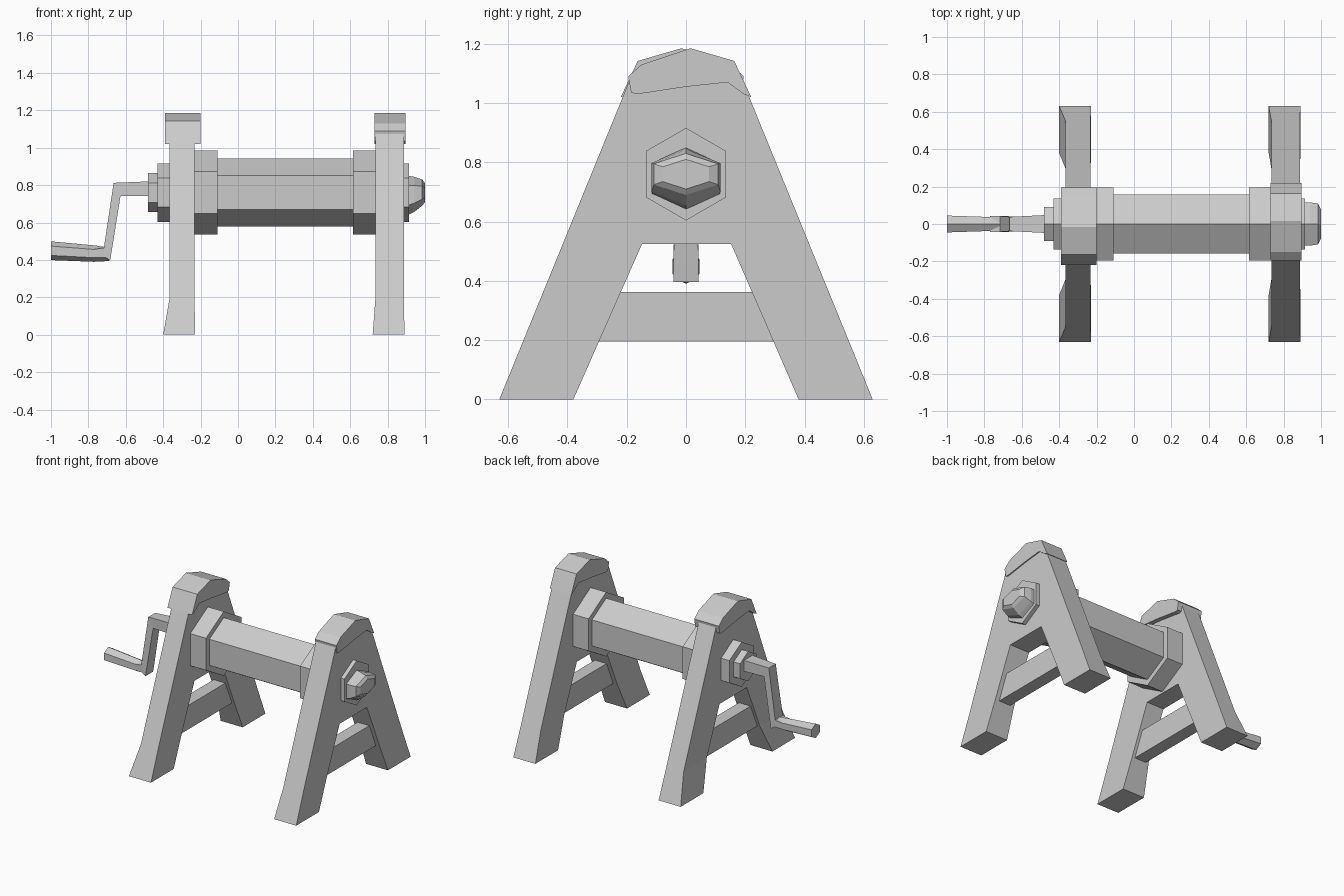
import bpy, bmesh
from math import cos, sin, pi
from mathutils import Vector

if "Cube" in bpy.data.objects:
    bpy.data.objects.remove(bpy.data.objects["Cube"])

AXLE_Z = 0.76


def finish(bm, name):
    bmesh.ops.recalc_face_normals(bm, faces=bm.faces[:])
    me = bpy.data.meshes.new(name)
    bm.to_mesh(me)
    bm.free()
    ob = bpy.data.objects.new(name, me)
    bpy.context.collection.objects.link(ob)
    return ob


def extrude_yz(bm, pts, x0, x1):
    """Prism from a y-z profile, running from x0 to x1."""
    face = bm.faces.new([bm.verts.new((x0, y, z)) for y, z in pts])
    new = bmesh.ops.extrude_face_region(bm, geom=[face])["geom"]
    for v in new:
        if isinstance(v, bmesh.types.BMVert):
            v.co.x = x1


def loft(name, rings):
    """Hexagonal body through rings (x, centre z, y radius, z radius), a corner on top."""
    bm = bmesh.new()
    loops = [[bm.verts.new((x, ry * cos(pi / 2 + i * pi / 3), cz + rz * sin(pi / 2 + i * pi / 3)))
              for i in range(6)] for x, cz, ry, rz in rings]
    for a, b in zip(loops, loops[1:]):
        for i in range(6):
            j = (i + 1) % 6
            bm.faces.new((a[i], a[j], b[j], b[i]))
    bm.faces.new(loops[0])
    bm.faces.new(loops[-1])
    return finish(bm, name)


def hex_disc(name, x0, x1, r):
    return loft(name, [(x0, AXLE_Z, r, r), (x1, AXLE_Z, r, r)])


# A-shaped end frames, with the feet flared outward
FRAME = [(-0.63, 0), (-0.38, 0), (-0.148, 0.525), (0.152, 0.525), (0.38, 0), (0.63, 0),
         (0.185, 1.09), (0.0, 1.13), (-0.185, 1.09)]
# Folded cap, a little lopsided
CAP = [(-0.195, 1.09), (-0.15, 1.13), (0.015, 1.185), (0.163, 1.142), (0.22, 1.02),
       (0.195, 1.03), (0.14, 1.07), (0.0, 1.055), (-0.165, 1.03), (-0.185, 1.035)]
BRACE = [(-0.31, 0.195), (0.31, 0.195), (0.235, 0.362), (-0.235, 0.362)]

for side, x0, x1, foot, cap0, cap1, flip in (
        ("left", -0.365, -0.232, (-0.40, -0.23), -0.39, -0.20, -1),
        ("right", 0.735, 0.887, (0.72, 0.89), 0.73, 0.895, 1)):
    bm = bmesh.new()
    extrude_yz(bm, FRAME, x0, x1)
    bmesh.ops.bisect_plane(bm, geom=bm.verts[:] + bm.edges[:] + bm.faces[:],
                           plane_co=(0, 0, 0.2), plane_no=(0, 0, 1))
    mid = (x0 + x1) / 2
    for v in bm.verts:
        if v.co.z < 0.01:
            v.co.x = foot[0] if v.co.x < mid else foot[1]
    finish(bm, side + "_frame")

    bm = bmesh.new()
    extrude_yz(bm, [(y * flip, z) for y, z in CAP], cap0, cap1)
    finish(bm, side + "_cap")

    bm = bmesh.new()
    extrude_yz(bm, BRACE, mid - 0.045, mid + 0.045)
    finish(bm, side + "_brace")

# Drum and its end flanges
hex_disc("drum", -0.15, 0.66, 0.182)
hex_disc("left_flange", -0.235, -0.11, 0.224)
hex_disc("right_flange", 0.615, 0.74, 0.224)

# Bearing plates and the end nut
hex_disc("right_washer", 0.88, 0.915, 0.156)
hex_disc("left_washer", -0.43, -0.35, 0.156)
hex_disc("left_collar", -0.48, -0.42, 0.104)
loft("end_nut", [(0.91, 0.745, 0.132, 0.105), (0.94, 0.75, 0.134, 0.095),
                 (0.985, 0.76, 0.125, 0.07), (1.0, 0.76, 0.09, 0.05)])

# Crank: square rod swept along a short bent path in x-z
UPPER = [(-0.47, 0.82), (-0.665, 0.812), (-0.717, 0.465), (-0.77, 0.455)]
LOWER = [(-0.47, 0.743), (-0.628, 0.743), (-0.674, 0.455), (-0.684, 0.396)]
bm = bmesh.new()
sections = []
for (ua, ub), (la, lb), w in zip(UPPER[:3], LOWER[:3], (0.048, 0.038, 0.042)):
    sections.append([bm.verts.new(p) for p in
                     ((ua, -w, ub), (ua, w, ub), (la, w, lb), (la, -w, lb))])
# elbow end that carries the grip
w = 0.042
sections.append([bm.verts.new(p) for p in
                 ((-0.77, -w, 0.457), (-0.77, w, 0.457), (-0.684, w, 0.396), (-0.684, -w, 0.396))])
for a, b in zip(sections, sections[1:]):
    for i in range(4):
        j = (i + 1) % 4
        bm.faces.new((a[i], a[j], b[j], b[i]))
bm.faces.new(sections[0])
bm.faces.new(sections[-1])
finish(bm, "crank_arm")

# Grip, running on from the elbow
loft("crank_grip", [(-1.0, 0.449, 0.052, 0.05), (-0.77, 0.434, 0.043, 0.044),
                    (-0.69, 0.43, 0.04, 0.036)])
